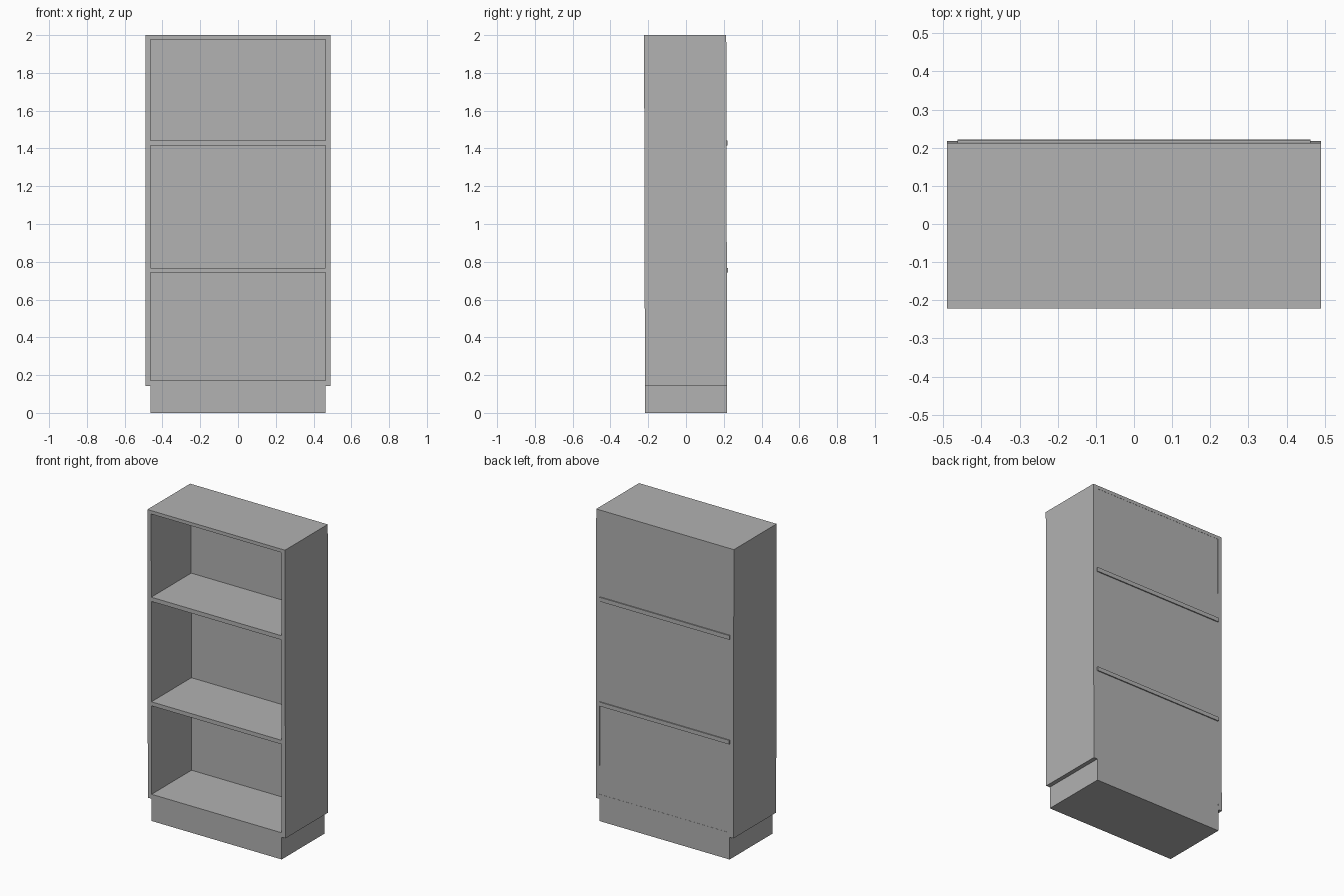
import bpy
import bmesh

cube = bpy.data.objects.get("Cube")
if cube:
    bpy.data.objects.remove(cube, do_unlink=True)

grey = bpy.data.materials.new("plain grey")
grey.use_nodes = True
colour = (0.445, 0.445, 0.445, 1)
grey.diffuse_color = colour
grey.node_tree.nodes["Principled BSDF"].inputs["Base Color"].default_value = colour

HALF_W, INNER, HEIGHT = 0.49, 0.463, 2.0
FRONT, BACK = -0.217, 0.218
LEAN = -0.0025  # the carcass leans very slightly forward as it rises


def board(name, x, y, z):
    """Box between (min, max) pairs, following the slight lean."""
    bm = bmesh.new()
    bmesh.ops.create_cube(bm, size=1)
    for v in bm.verts:
        v.co.x = x[v.co.x > 0]
        v.co.y = y[v.co.y > 0]
        v.co.z = z[v.co.z > 0]
        v.co.y += LEAN * v.co.z
    mesh = bpy.data.meshes.new(name)
    bm.to_mesh(mesh)
    bm.free()
    mesh.materials.append(grey)
    obj = bpy.data.objects.new(name, mesh)
    bpy.context.scene.collection.objects.link(obj)
    return obj


between = (-INNER, INNER)

# Upright sides, raised above the floor
board("left_side", (INNER, HALF_W), (FRONT, BACK), (0.143, HEIGHT))
board("right_side", (-HALF_W, -INNER), (FRONT, BACK), (0.143, HEIGHT))

# Plinth with the lowest shelf surface, and the top board
board("plinth", between, (FRONT, BACK), (0, 0.172))
board("top_board", between, (FRONT, BACK), (1.978, HEIGHT))

# Shelves pass through the back and stand slightly proud of it
for name, low, high in (("lower_shelf", 0.742, 0.768), ("upper_shelf", 1.415, 1.442)):
    board(name, between, (FRONT, BACK + 0.006), (low, high))

# Back panels fill the bays between the boards
for name, low, high in (("lower_back", 0.172, 0.742), ("middle_back", 0.768, 1.415),
                        ("upper_back", 1.442, 1.978)):
    board(name, between, (0.189, BACK - 0.001), (low, high))
